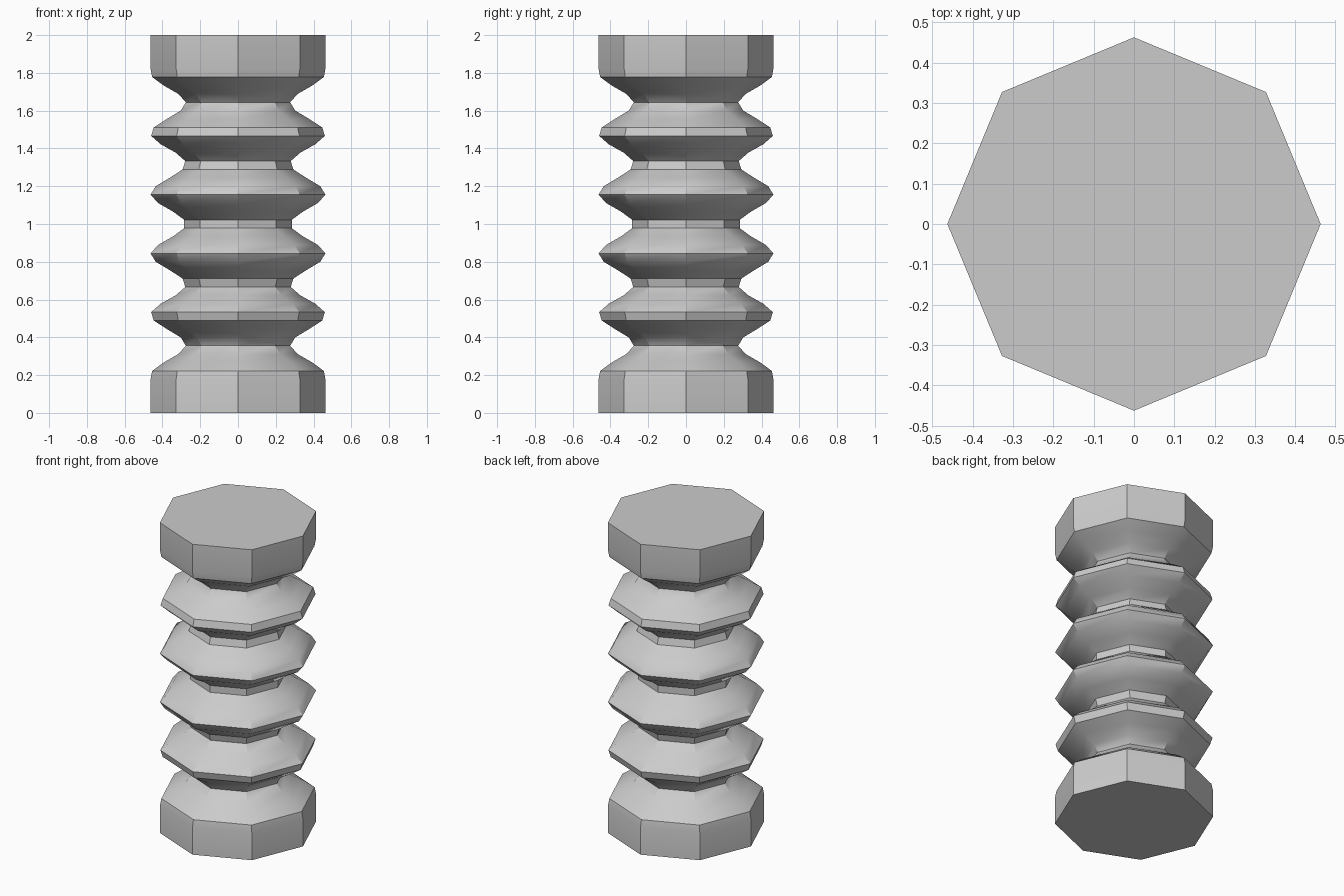
import bpy, bmesh, math

cube = bpy.data.objects.get("Cube")
if cube:
    bpy.data.objects.remove(cube, do_unlink=True)

SIDES = 8
ROWS = 45            # height steps
HEIGHT = 2.0
MID, WAVE = 0.3695, 0.0935
PERIOD = 7.2         # rows per fold
COLLAR = 4           # straight rows at each end

# Single grey material
grey = bpy.data.materials.new("plain_grey")
grey.use_nodes = True
colour = (0.6, 0.6, 0.6, 1)
grey.diffuse_color = colour
grey.node_tree.nodes["Principled BSDF"].inputs["Base Color"].default_value = colour


def radius(row):
    """Straight collars at the ends, a cosine wave of folds between them."""
    if row <= COLLAR or row >= ROWS - COLLAR:
        return MID + WAVE
    return MID - WAVE * math.cos((row - ROWS / 2) / PERIOD * math.tau)


# Bellows body: stacked octagonal rings with closed ends
bm = bmesh.new()
rings = []
for row in [0, *range(COLLAR, ROWS - COLLAR + 1), ROWS]:
    r, z = radius(row), row * HEIGHT / ROWS
    angles = [math.tau * i / SIDES for i in range(SIDES)]
    rings.append([bm.verts.new((r * math.cos(a), r * math.sin(a), z)) for a in angles])

for low, high in zip(rings, rings[1:]):
    for i in range(SIDES):
        j = (i + 1) % SIDES
        bm.faces.new((low[i], low[j], high[j], high[i]))
bm.faces.new(rings[0][::-1])
bm.faces.new(rings[-1])

mesh = bpy.data.meshes.new("bellows")
bm.to_mesh(mesh)
bm.free()
mesh.materials.append(grey)
bellows = bpy.data.objects.new("bellows", mesh)
bpy.context.collection.objects.link(bellows)

# Soft folds, crisp ridges
bpy.ops.object.select_all(action="DESELECT")
bellows.select_set(True)
bpy.context.view_layer.objects.active = bellows
bpy.ops.object.shade_smooth_by_angle(angle=math.radians(30))
